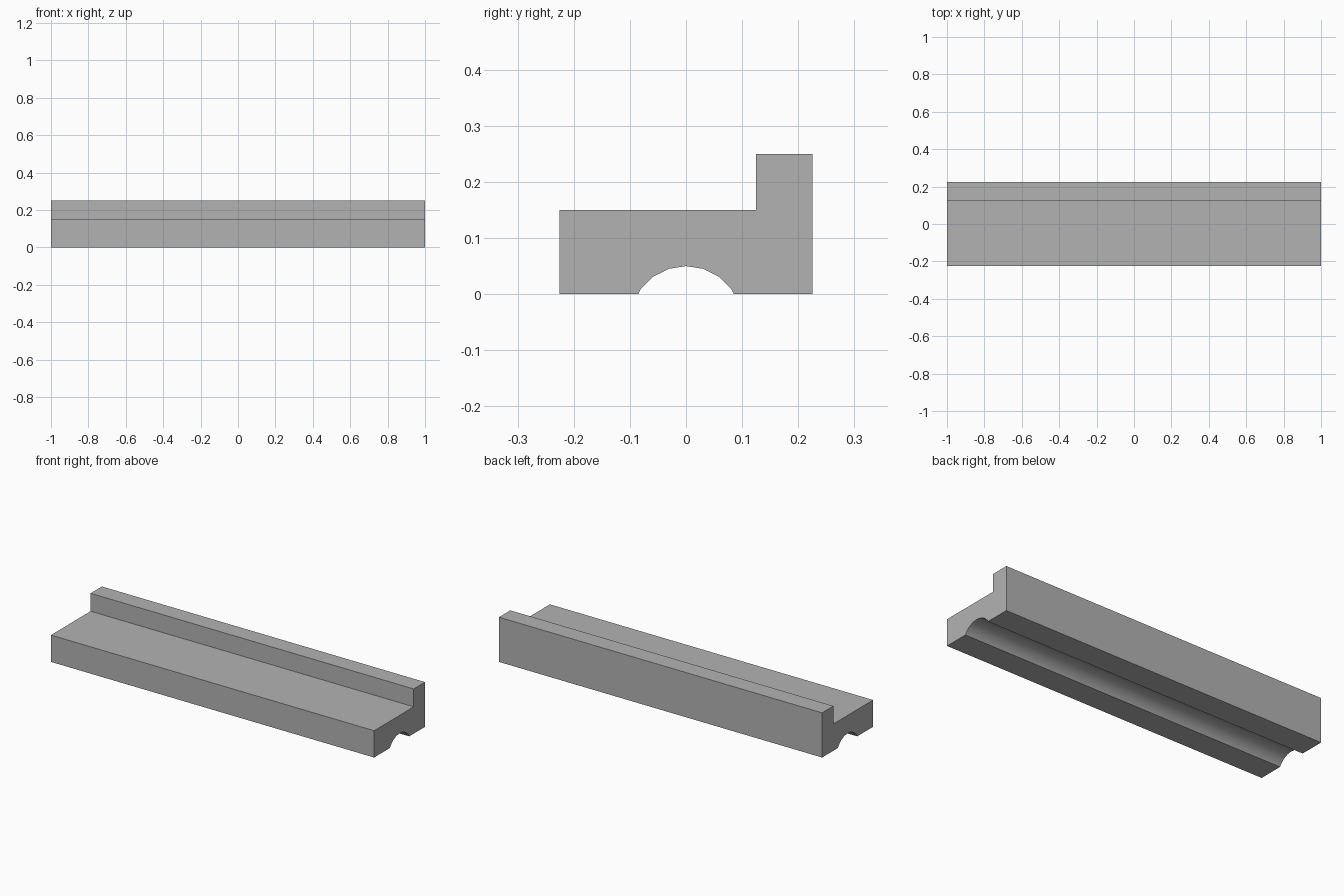
import bpy
import bmesh
import math

cube = bpy.data.objects.get("Cube")
if cube:
    bpy.data.objects.remove(cube, do_unlink=True)

HALF_LENGTH = 1.0
HALF_WIDTH = 0.225

# Single grey material
grey = bpy.data.materials.new("plain grey")
grey.use_nodes = True
colour = (0.45, 0.45, 0.45, 1)
grey.diffuse_color = colour
grey.node_tree.nodes["Principled BSDF"].inputs["Base Color"].default_value = colour

# Round groove: part of a 20-sided circle whose centre lies below the base
radius, centre_z, step = 0.1, -0.05, math.radians(18)


def arc_point(i):
    return radius * math.sin(i * step), centre_z + radius * math.cos(i * step)


(y_in, z_in), (y_out, z_out) = arc_point(3), arc_point(4)
rim = y_in + (y_out - y_in) * z_in / (z_in - z_out)
groove = [(-rim, 0)] + [arc_point(i) for i in range(-3, 4)] + [(rim, 0)]

# Stepped cross-section in y and z, with a raised lip at the back
profile = [(-HALF_WIDTH, 0)] + groove + [
    (HALF_WIDTH, 0), (HALF_WIDTH, 0.25), (0.125, 0.25),
    (0.125, 0.15), (-HALF_WIDTH, 0.15),
]

# Extrude the cross-section along the length
bm = bmesh.new()
end = bm.faces.new([bm.verts.new((-HALF_LENGTH, y, z)) for y, z in profile])
extruded = bmesh.ops.extrude_face_region(bm, geom=[end], use_keep_orig=True)
moved = [v for v in extruded["geom"] if isinstance(v, bmesh.types.BMVert)]
bmesh.ops.translate(bm, verts=moved, vec=(2 * HALF_LENGTH, 0, 0))
bmesh.ops.recalc_face_normals(bm, faces=bm.faces)

mesh = bpy.data.meshes.new("grooved_rail")
bm.to_mesh(mesh)
bm.free()
mesh.materials.append(grey)
rail = bpy.data.objects.new("grooved_rail", mesh)
bpy.context.collection.objects.link(rail)

# Smooth groove, sharp outer edges
bpy.ops.object.select_all(action="DESELECT")
rail.select_set(True)
bpy.context.view_layer.objects.active = rail
bpy.ops.object.shade_smooth_by_angle(angle=math.radians(30))
